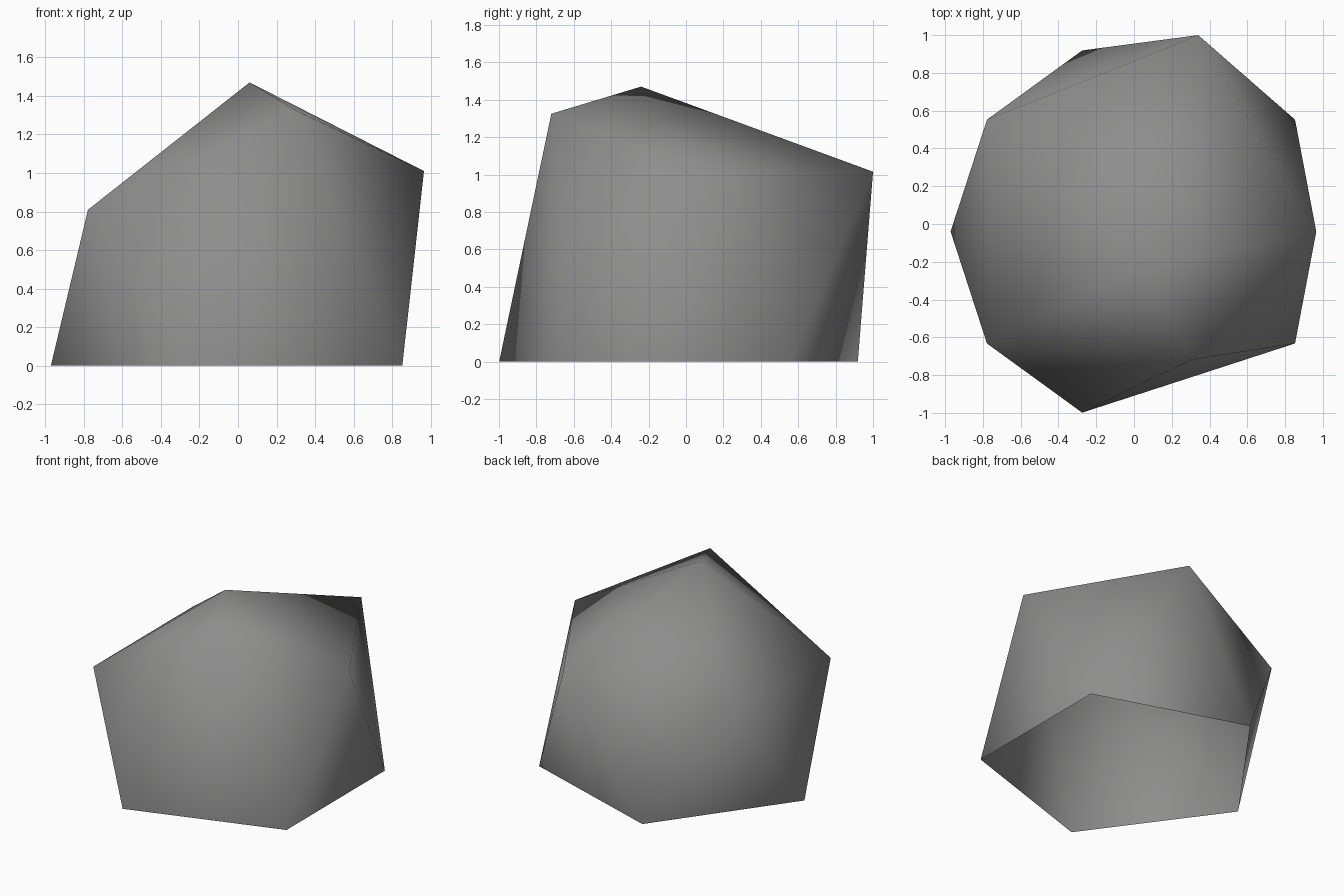
import bpy, bmesh
from mathutils import Vector

if "Cube" in bpy.data.objects:
    bpy.data.objects.remove(bpy.data.objects["Cube"])

R = 1.127                   # rock radius
RING_Z = 0.447214           # height of the two vertex rings on a unit icosahedron
CENTRE = Vector((0.037, -0.04, 0))

# boulder: icosahedron squashed in height, open underneath
bm = bmesh.new()
bmesh.ops.create_icosphere(bm, subdivisions=1, radius=1.0)
bottom = min(bm.verts, key=lambda v: v.co.z)
bmesh.ops.delete(bm, geom=[bottom], context='VERTS')
for v in bm.verts:
    v.co = Vector((v.co.x * R, v.co.y * R,
                   max(0.0, (v.co.z + RING_Z) * 0.905))) + CENTRE

# irregular corners: pull the nearest upper vertex to a new place
pulls = [
    ((0.04, -0.04, 1.31), (0.06, -0.24, 1.47)),   # peak
    ((0.35, 0.91, 0.81), (0.34, 1.00, 1.015)),    # back
    ((1.04, -0.04, 0.81), (0.965, -0.04, 1.01)),  # right
    ((0.35, -0.99, 0.81), (0.30, -0.72, 1.325)),  # front
]
for near, target in pulls:
    v = min(bm.verts, key=lambda w: (w.co - Vector(near)).length)
    v.co = Vector(target)

for f in bm.faces:
    f.smooth = True

mesh = bpy.data.meshes.new("boulder")
bm.to_mesh(mesh)
bm.free()

# plain stone colour
stone = bpy.data.materials.new("stone grey")
stone.diffuse_color = (0.27, 0.27, 0.268, 1)
stone.use_nodes = True
stone.node_tree.nodes["Principled BSDF"].inputs["Base Color"].default_value = stone.diffuse_color
mesh.materials.append(stone)

boulder = bpy.data.objects.new("boulder", mesh)
bpy.context.collection.objects.link(boulder)
